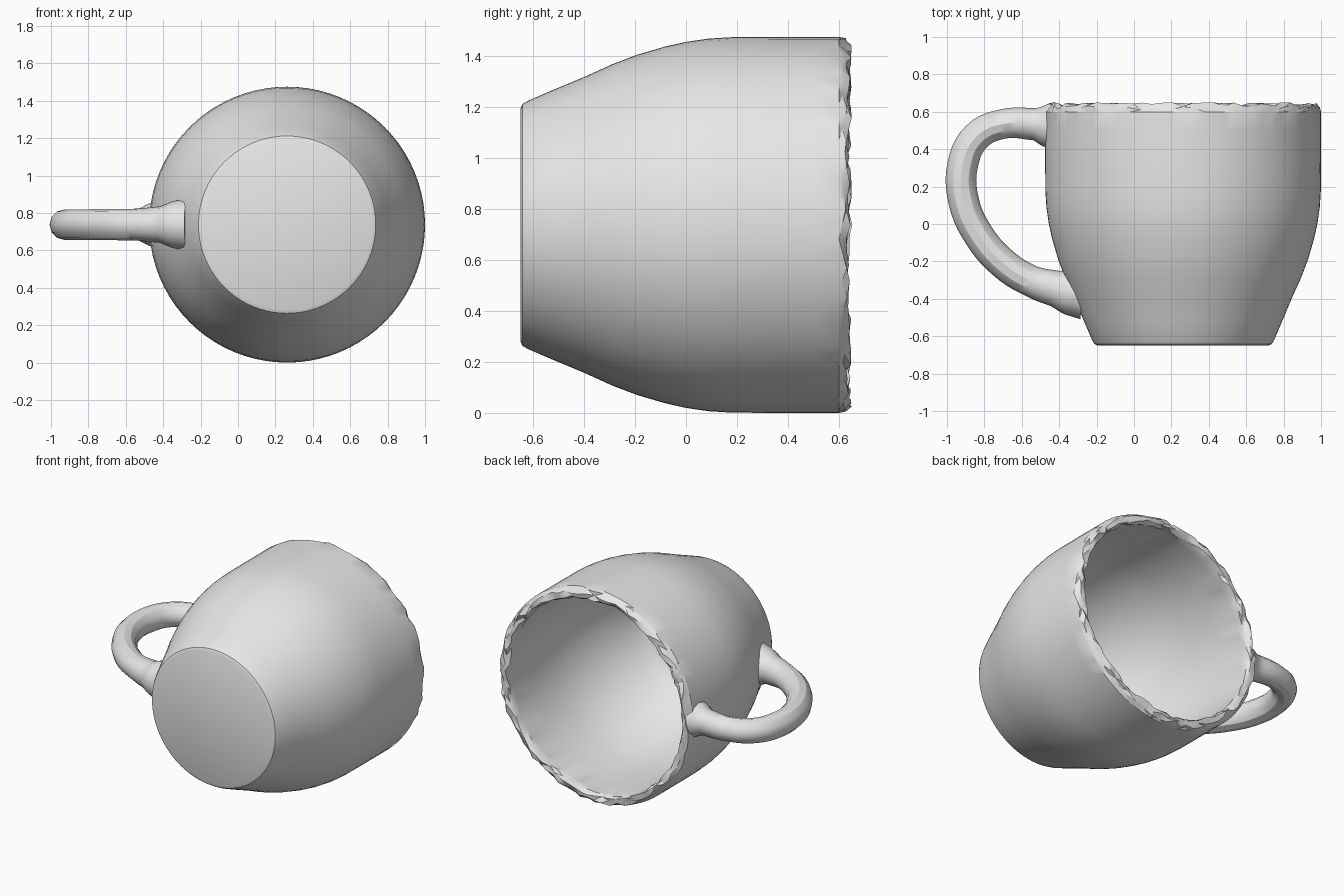
import bpy, bmesh, math, random
from mathutils import Vector, Matrix

random.seed(4)
if "Cube" in bpy.data.objects:
    bpy.data.objects.remove(bpy.data.objects["Cube"], do_unlink=True)

CX, CZ = 0.2625, 0.7375      # axis of the mug, which lies along y
SEGMENTS = 80

clay = bpy.data.materials.new("plain grey")
clay.use_nodes = True
clay.diffuse_color = (0.8, 0.8, 0.8, 1)
clay.node_tree.nodes["Principled BSDF"].inputs["Base Color"].default_value = (0.8, 0.8, 0.8, 1)


def lathe(name, profile):
    """Spin (radius, y) points around the mug axis."""
    bm = bmesh.new()
    verts = [bm.verts.new((CX + r, y, CZ)) for r, y in profile]
    edges = [bm.edges.new(pair) for pair in zip(verts, verts[1:])]
    bmesh.ops.spin(bm, geom=verts + edges, cent=(CX, 0, CZ), axis=(0, 1, 0),
                   angle=math.tau, steps=SEGMENTS, use_duplicate=False)
    bmesh.ops.remove_doubles(bm, verts=bm.verts, dist=0.0005)
    bmesh.ops.recalc_face_normals(bm, faces=bm.faces)
    mesh = bpy.data.meshes.new(name)
    bm.to_mesh(mesh)
    bm.free()
    mesh.materials.append(clay)
    ob = bpy.data.objects.new(name, mesh)
    bpy.context.collection.objects.link(ob)
    return ob


def activate(ob):
    bpy.ops.object.select_all(action='DESELECT')
    ob.select_set(True)
    bpy.context.view_layer.objects.active = ob


# Mug body: base, bulging outside, rim, then the hollow inside
outside = [(0, -0.65), (0.455, -0.65), (0.474, -0.642), (0.487, -0.62),
           (0.53, -0.52), (0.58, -0.40), (0.63, -0.29), (0.668, -0.19),
           (0.70, -0.08), (0.718, 0.0), (0.731, 0.09), (0.7365, 0.18),
           (0.7375, 0.35), (0.7375, 0.50), (0.7375, 0.60)]
rim = [(0.732, 0.63), (0.712, 0.645), (0.685, 0.643), (0.672, 0.62)]
inside = [(0.67, 0.57), (0.672, 0.35), (0.668, 0.15), (0.65, 0.0),
          (0.605, -0.18), (0.55, -0.32), (0.49, -0.44), (0.44, -0.52),
          (0.39, -0.56), (0.30, -0.58), (0, -0.585)]
body = lathe("mug_body", outside + rim + inside)

# Roughly chipped rim
bm = bmesh.new()
bm.from_mesh(body.data)
rough = [v for v in bm.verts if v.co.y > 0.61]
for v in rough:
    out = Vector((v.co.x - CX, 0, v.co.z - CZ)).normalized()
    v.co += out * random.uniform(-0.014, 0.004)
    v.co.y += random.uniform(-0.02, 0.006)
    v.co.y = min(v.co.y, 0.65)
bmesh.ops.triangulate(bm, faces=list({f for v in rough for f in v.link_faces}))
bm.to_mesh(body.data)
bm.free()

# Handle: swept round loop that flares where it meets the body (x, y, radius)
path = [(-0.40, 0.525, 0.135), (-0.47, 0.527, 0.115), (-0.53, 0.533, 0.086),
        (-0.70, 0.535, 0.079), (-0.84, 0.47, 0.08), (-0.915, 0.32, 0.082),
        (-0.91, 0.12, 0.082), (-0.83, -0.06, 0.082), (-0.70, -0.21, 0.083),
        (-0.55, -0.305, 0.084), (-0.42, -0.345, 0.097), (-0.35, -0.36, 0.125),
        (-0.27, -0.37, 0.14)]
curve = bpy.data.curves.new("handle", 'CURVE')
curve.dimensions = '3D'
curve.bevel_depth = 1.0
curve.bevel_resolution = 4
curve.resolution_u = 5
curve.use_fill_caps = True
spline = curve.splines.new('BEZIER')
spline.bezier_points.add(len(path) - 1)
for point, (x, y, r) in zip(spline.bezier_points, path):
    point.co = (x, y, CZ)
    point.radius = r
    point.handle_left_type = point.handle_right_type = 'AUTO'
handle = bpy.data.objects.new("handle", curve)
bpy.context.collection.objects.link(handle)
activate(handle)
bpy.ops.object.convert(target='MESH')
handle = bpy.context.view_layer.objects.active
bm = bmesh.new()
bm.from_mesh(handle.data)
bmesh.ops.remove_doubles(bm, verts=bm.verts, dist=0.0005)
bmesh.ops.recalc_face_normals(bm, faces=bm.faces)
bm.to_mesh(handle.data)
bm.free()
handle.data.materials.clear()
handle.data.materials.append(clay)

# Trim the handle ends so nothing pokes into the hollow
cutter = lathe("hollow_cutter", [(0, 0.8), (0.69, 0.8)] +
               [(r + 0.02 if r else 0, y - 0.02) for r, y in inside])
cutter.hide_render = True
trim = handle.modifiers.new("trim", 'BOOLEAN')
trim.operation = 'DIFFERENCE'
trim.solver = 'EXACT'
trim.object = cutter
activate(handle)
bpy.ops.object.modifier_apply(modifier=trim.name)
bpy.data.objects.remove(cutter, do_unlink=True)

# Smooth surfaces with sharp base edge and chips
for ob in (body, handle):
    activate(ob)
    bpy.ops.object.shade_smooth_by_angle(angle=math.radians(30))
